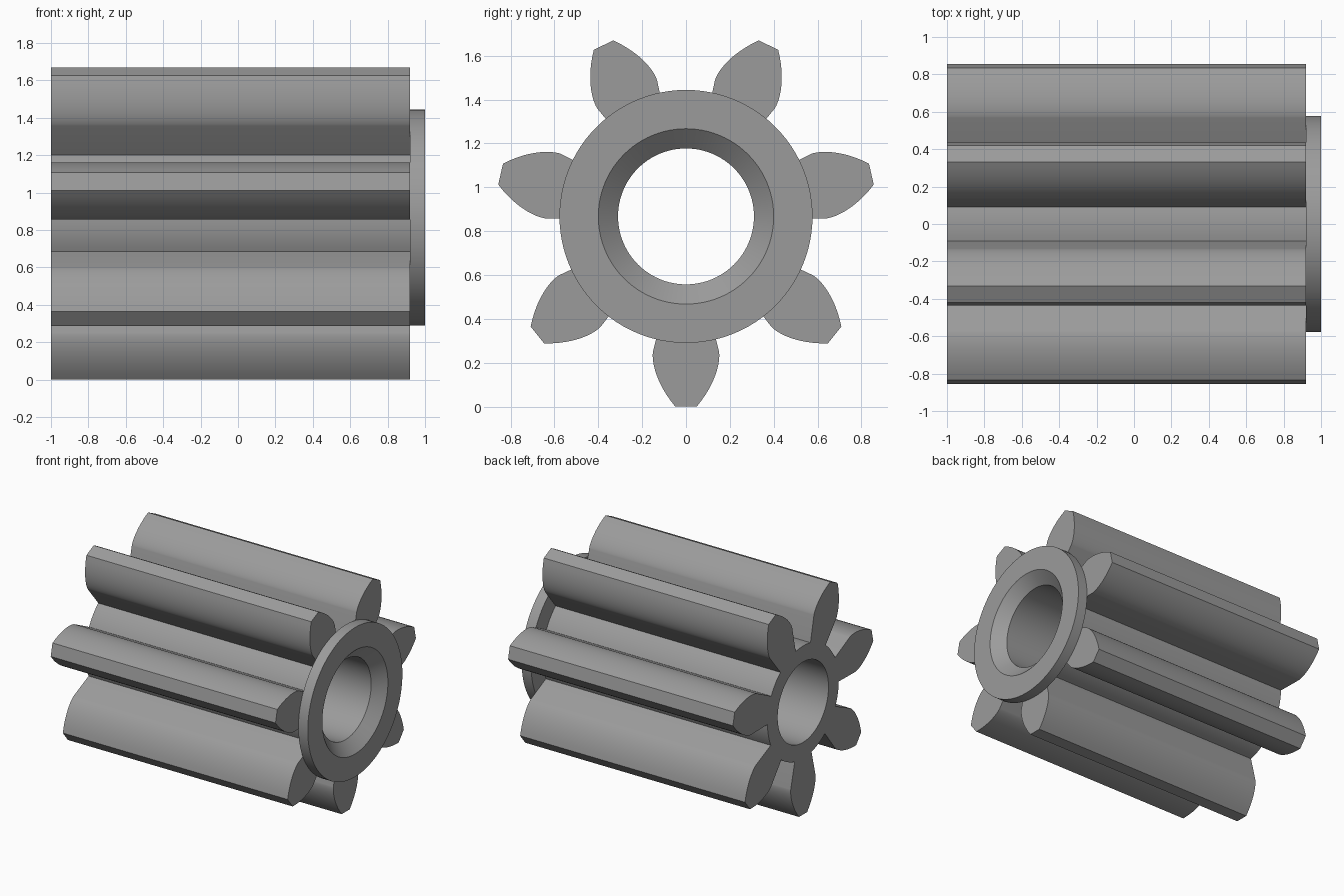
import bpy, bmesh, math
from mathutils import Vector

if "Cube" in bpy.data.objects:
    bpy.data.objects.remove(bpy.data.objects["Cube"])

TEETH = 7
MODULE = 0.193
R_TIP, R_ROOT, R_BORE = 4.5 * MODULE, 2.25 * MODULE, 0.31
R_PITCH = 3.5 * MODULE
R_BASE = R_PITCH * math.cos(math.radians(20))
X_BACK, X_STEP, X_FRONT = -1.0, 0.92, 1.0
SEGS = 96


def inv(r):
    """Involute angle at radius r."""
    a = math.acos(min(1, R_BASE / r))
    return math.tan(a) - a


HALF_BASE = math.pi / (2 * TEETH) + inv(R_PITCH)   # half tooth angle at the base circle
AXIS_Z = R_TIP * math.cos(HALF_BASE - inv(R_TIP))  # bottom tooth rests on z = 0

steel = bpy.data.materials.new("grey steel")
steel.diffuse_color = (0.33, 0.33, 0.33, 1)
steel.use_nodes = True
steel.node_tree.nodes["Principled BSDF"].inputs["Base Color"].default_value = steel.diffuse_color


def gear_outline():
    """Involute gear section, with the first tooth pointing down."""
    flank = [(R_ROOT, HALF_BASE)]
    for i in range(13):
        r = R_BASE + (R_TIP - R_BASE) * (i / 12) ** 1.5
        flank.append((r, HALF_BASE - inv(r)))
    gap = 2 * math.pi / TEETH - 2 * HALF_BASE
    polar = []
    for t in range(TEETH):
        mid = -math.pi / 2 + t * 2 * math.pi / TEETH
        polar += [(r, mid - a) for r, a in flank]
        polar += [(r, mid + a) for r, a in reversed(flank)]
        polar += [(R_ROOT, mid + HALF_BASE + gap * k / 8) for k in range(1, 8)]
    return [(r * math.cos(a), r * math.sin(a)) for r, a in polar]


def circle(r):
    return [(r * math.cos(i * 2 * math.pi / SEGS), r * math.sin(i * 2 * math.pi / SEGS))
            for i in range(SEGS)]


def extrude_section(name, loops, x0, x1):
    """Extrude closed loops (outline, then hole) along x."""
    cu = bpy.data.curves.new(name, 'CURVE')
    cu.dimensions, cu.fill_mode, cu.extrude = '2D', 'BOTH', (x1 - x0) / 2
    for loop in loops:
        sp = cu.splines.new('POLY')
        sp.points.add(len(loop) - 1)
        for p, (u, v) in zip(sp.points, loop):
            p.co = (u, v, 0, 1)
        sp.use_cyclic_u = True
    ob = bpy.data.objects.new(name, cu)
    bpy.context.collection.objects.link(ob)
    ob.rotation_euler = (math.pi / 2, 0, math.pi / 2)
    ob.location = ((x0 + x1) / 2, 0, AXIS_Z)
    bpy.ops.object.select_all(action='DESELECT')
    ob.select_set(True)
    bpy.context.view_layer.objects.active = ob
    bpy.ops.object.convert(target='MESH')
    return bpy.context.object


def lathe(name, profile):
    """Revolve a closed (radius, x) profile about the gear axis."""
    bm = bmesh.new()
    rings = [[bm.verts.new(Vector((x, u, v + AXIS_Z))) for u, v in circle(r)]
             for r, x in profile]
    for a, b in zip(rings, rings[1:] + rings[:1]):
        for i in range(SEGS):
            j = (i + 1) % SEGS
            bm.faces.new((a[i], a[j], b[j], b[i]))
    me = bpy.data.meshes.new(name)
    bm.to_mesh(me)
    bm.free()
    ob = bpy.data.objects.new(name, me)
    bpy.context.collection.objects.link(ob)
    return ob


def finish(ob):
    """Weld, fix normals, colour and smooth."""
    bm = bmesh.new()
    bm.from_mesh(ob.data)
    bmesh.ops.remove_doubles(bm, verts=bm.verts, dist=1e-5)
    bmesh.ops.recalc_face_normals(bm, faces=bm.faces)
    bm.to_mesh(ob.data)
    bm.free()
    ob.data.materials.clear()
    ob.data.materials.append(steel)
    bpy.ops.object.select_all(action='DESELECT')
    ob.select_set(True)
    bpy.context.view_layer.objects.active = ob
    bpy.ops.object.shade_smooth_by_angle(angle=math.radians(20))


# Toothed body with a straight bore
finish(extrude_section("pinion_body", [gear_outline(), circle(R_BORE)], X_BACK, X_STEP))

# End collar with a countersunk bore
finish(lathe("end_collar", [(R_BORE, X_STEP), (0.40, X_FRONT), (0.577, X_FRONT), (0.577, X_STEP)]))
